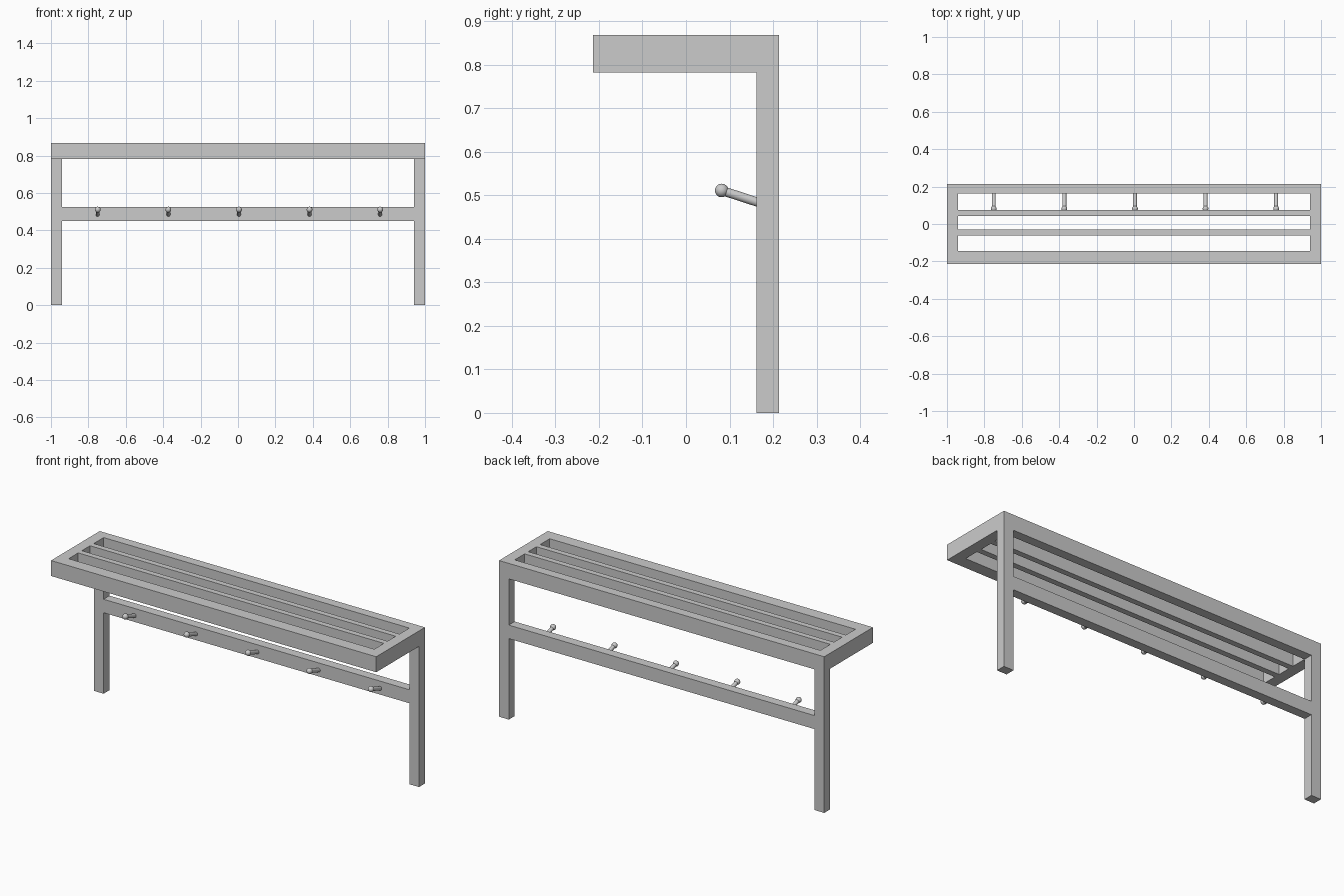
import bpy, bmesh
from mathutils import Vector

if "Cube" in bpy.data.objects:
    bpy.data.objects.remove(bpy.data.objects["Cube"])

HALF_X, HALF_Y = 1.0, 0.214
INNER_X = 0.94
BACK_IN, FRONT_IN = 0.162, -0.145
TOP, UNDER = 0.868, 0.782


def finish(name, bm):
    bmesh.ops.recalc_face_normals(bm, faces=bm.faces)
    mesh = bpy.data.meshes.new(name)
    bm.to_mesh(mesh)
    bm.free()
    obj = bpy.data.objects.new(name, mesh)
    bpy.context.collection.objects.link(obj)
    return obj


def box(name, x, y, z):
    bm = bmesh.new()
    bmesh.ops.create_cube(bm, size=1)
    for v in bm.verts:
        v.co = [(a + b) / 2 + c * (b - a) for (a, b), c in zip((x, y, z), v.co)]
    return finish(name, bm)


# Seat frame: one rectangular ring
bm = bmesh.new()
rects = [(-HALF_X, HALF_X, -HALF_Y, HALF_Y), (-INNER_X, INNER_X, FRONT_IN, BACK_IN)]
outer_in = []
for x0, x1, y0, y1 in rects:
    outer_in.append([[bm.verts.new((x, y, z)) for x, y in
                      ((x0, y0), (x1, y0), (x1, y1), (x0, y1))] for z in (UNDER, TOP)])
(o_low, o_top), (i_low, i_top) = outer_in
for a, b in ((o_low, o_top), (o_top, i_top), (i_top, i_low), (i_low, o_low)):
    for i in range(4):
        j = (i + 1) % 4
        bm.faces.new((a[i], a[j], b[j], b[i]))
finish("seat_frame", bm)

# Seat slats
for name, y0, y1 in (("back_slat", 0.043, 0.075), ("front_slat", -0.061, -0.029)):
    box(name, (-INNER_X, INNER_X), (y0, y1), (UNDER, TOP))

# Legs with thin foot pads
for side, x in (("left", (-HALF_X, -INNER_X)), ("right", (INNER_X, HALF_X))):
    box(side + "_leg", x, (BACK_IN, HALF_Y), (0.005, UNDER))
    box(side + "_foot_pad", x, (BACK_IN, HALF_Y), (0, 0.005))

# Hook rail
box("hook_rail", (-INNER_X, INNER_X), (BACK_IN, HALF_Y), (0.45, 0.525))

# Tilted pegs with ball ends
for i in range(5):
    x = -0.75 + i * 0.3775
    tip, root = Vector((x, 0.082, 0.511)), Vector((x, 0.168, 0.483))
    axis = tip - root
    bpy.ops.mesh.primitive_cylinder_add(
        vertices=24, radius=0.0105, depth=axis.length, location=(tip + root) / 2,
        rotation=axis.to_track_quat('Z', 'Y').to_euler())
    bpy.context.object.name = f"hook_peg_{i + 1}"
    bpy.ops.object.shade_smooth_by_angle()
    bpy.ops.mesh.primitive_uv_sphere_add(segments=24, ring_count=16, radius=0.0155, location=tip)
    bpy.context.object.name = f"hook_ball_{i + 1}"
    bpy.ops.object.shade_smooth_by_angle()
